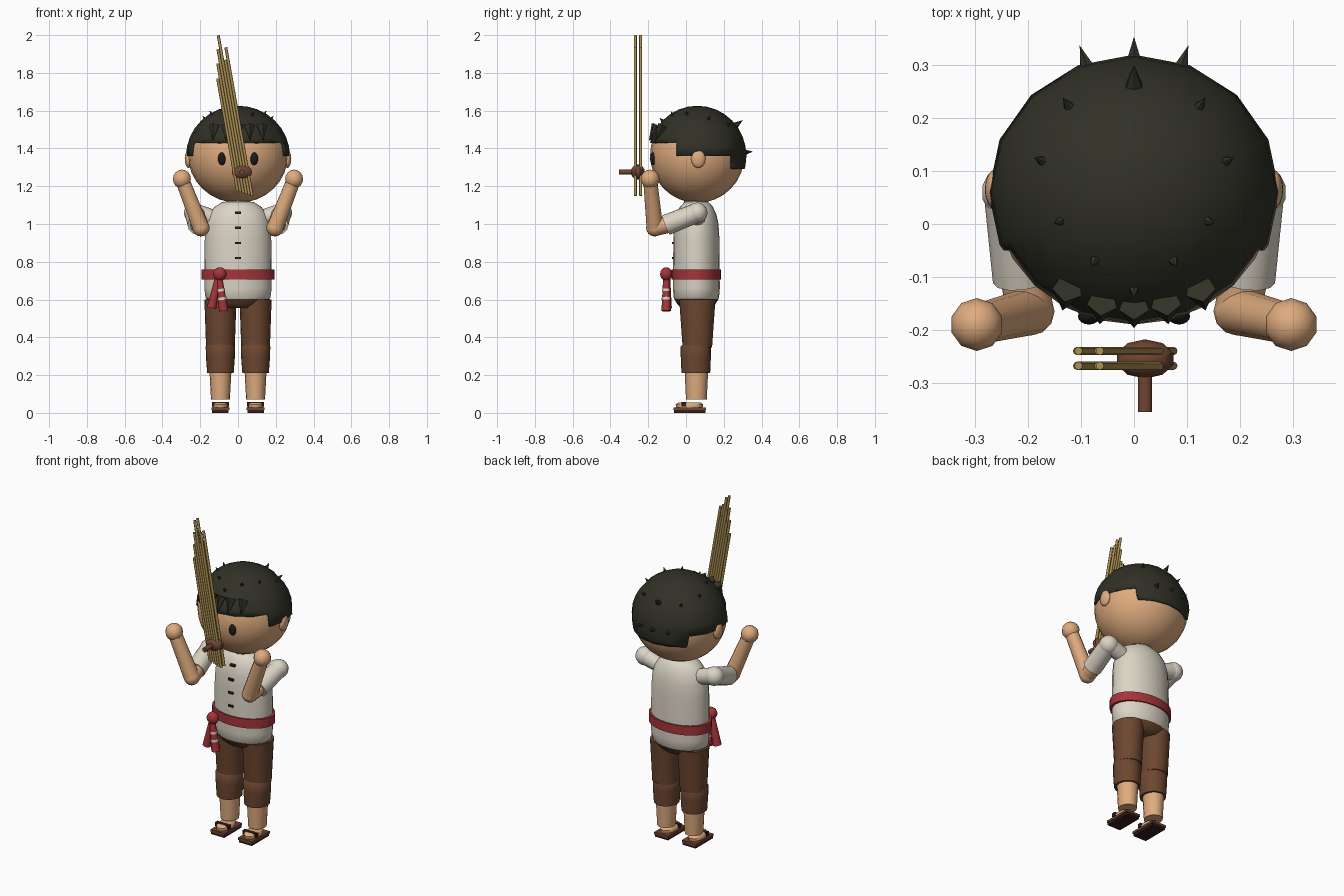
import bpy, bmesh, math
from mathutils import Vector, Matrix

if "Cube" in bpy.data.objects:
    bpy.data.objects.remove(bpy.data.objects["Cube"])


def mat(name, r, g, b):
    m = bpy.data.materials.new(name)
    m.diffuse_color = (r, g, b, 1)
    m.use_nodes = True
    m.node_tree.nodes["Principled BSDF"].inputs["Base Color"].default_value = m.diffuse_color
    return m


SKIN = mat("skin", 0.74, 0.41, 0.21)
HAIR = mat("hair_black", 0.03, 0.03, 0.02)
CLOTH = mat("cream_cloth", 0.71, 0.66, 0.56)
RED = mat("sash_red", 0.38, 0.035, 0.042)
BROWN = mat("trouser_brown", 0.15, 0.063, 0.03)
DARK = mat("sandal_dark", 0.035, 0.013, 0.011)
BAMBOO = mat("bamboo", 0.42, 0.28, 0.085)
WOOD = mat("wood", 0.16, 0.06, 0.033)
BLACK = mat("eye_black", 0.012, 0.011, 0.01)


def finish(bm, name, m, smooth=40):
    bmesh.ops.recalc_face_normals(bm, faces=bm.faces)
    me = bpy.data.meshes.new(name)
    bm.to_mesh(me)
    bm.free()
    me.materials.append(m)
    ob = bpy.data.objects.new(name, me)
    bpy.context.collection.objects.link(ob)
    if smooth:
        bpy.ops.object.select_all(action='DESELECT')
        bpy.context.view_layer.objects.active = ob
        ob.select_set(True)
        bpy.ops.object.shade_smooth_by_angle(angle=math.radians(smooth))
    return ob


def ball(name, m, c, r, u=16, v=10, smooth=60):
    bm = bmesh.new()
    bmesh.ops.create_uvsphere(bm, u_segments=u, v_segments=v, radius=1,
                              matrix=Matrix.Translation(c) @ Matrix.Diagonal((*r, 1)))
    return finish(bm, name, m, smooth)


def rod(name, m, a, b, r1, r2, n=12, smooth=50):
    a, b = Vector(a), Vector(b)
    d = b - a
    M = Matrix.Translation((a + b) / 2) @ d.to_track_quat('Z', 'Y').to_matrix().to_4x4()
    bm = bmesh.new()
    bmesh.ops.create_cone(bm, cap_ends=True, segments=n, radius1=r1, radius2=r2,
                          depth=d.length, matrix=M)
    return finish(bm, name, m, smooth)


def box(name, m, c, s):
    bm = bmesh.new()
    bmesh.ops.create_cube(bm, size=1, matrix=Matrix.Translation(c) @ Matrix.Diagonal((*s, 1)))
    return finish(bm, name, m, 0)


def lathe(name, m, profile, cx, cy, n=20, smooth=50):
    """Stack of ellipses given as (z, rx, ry), capped at both ends."""
    bm = bmesh.new()
    rings = [[bm.verts.new((cx + rx * math.cos(2 * math.pi * i / n),
                            cy + ry * math.sin(2 * math.pi * i / n), z)) for i in range(n)]
             for z, rx, ry in profile]
    for a, b in zip(rings, rings[1:]):
        for i in range(n):
            j = (i + 1) % n
            bm.faces.new((a[i], a[j], b[j], b[i]))
    bm.faces.new(rings[0])
    bm.faces.new(rings[-1])
    return finish(bm, name, m, smooth)


# Head, eyes, neck
ball("head", SKIN, (0, 0.06, 1.365), (0.265, 0.25, 0.253), 24, 16)
rod("neck", SKIN, (0, 0.055, 1.08), (0, 0.055, 1.15), 0.065, 0.065)
for s, side in ((-1, "right"), (1, "left")):
    ball(side + "_ear", SKIN, (s * 0.262, 0.065, 1.345), (0.02, 0.038, 0.048))
    ball(side + "_eye", BLACK, (s * 0.085, -0.174, 1.345), (0.021, 0.016, 0.034))

# Hair cap with a stepped hairline
HC, HR = Vector((0, 0.06, 1.36)), Vector((0.275, 0.26, 0.266))
bm = bmesh.new()
bmesh.ops.create_uvsphere(bm, u_segments=16, v_segments=16, radius=1,
                          matrix=Matrix.Translation(HC) @ Matrix.Diagonal((*HR, 1)))
for co, no in [((0, 0, z), (0, 0, 1)) for z in (1.43, 1.36, 1.29)] + \
              [((0, y, 0), (0, 1, 0)) for y in (-0.05, 0.245)]:
    bmesh.ops.bisect_plane(bm, geom=bm.verts[:] + bm.edges[:] + bm.faces[:],
                           plane_co=co, plane_no=no, dist=1e-5)


def hairline(y):
    return 1.43 if y < -0.05 else 1.36 if y < 0.245 else 1.29


low = []
for f in bm.faces:
    c = f.calc_center_median()
    if c.z < hairline(c.y):
        low.append(f)
bmesh.ops.delete(bm, geom=low, context='FACES')
hair = finish(bm, "hair", HAIR, 50)
sol = hair.modifiers.new("thickness", 'SOLIDIFY')
sol.thickness, sol.offset = 0.012, -1


# Tufts standing out of the hair
def tuft(name, p, length=0.04, r=0.014):
    n = Vector([(p[i] - HC[i]) / HR[i] ** 2 for i in range(3)]).normalized()
    rod(name, HAIR, p - n * 0.012, p + n * length, r, 0.0, 6, 0)


def on_hair(x, y):
    k = 1 - (x / HR.x) ** 2 - ((y - HC.y) / HR.y) ** 2
    return Vector((x, y, HC.z + HR.z * math.sqrt(max(k, 0))))


spots = [(0, -0.125), (0, 0.265)]
for x, y in ((0.125, 0.225), (0.175, 0.12), (0.14, 0.005), (0.075, -0.07)):
    spots += [(x, y), (-x, y)]
for x, y in spots:
    big = y > 0.26
    tuft("hair_tuft", on_hair(x, y), 0.045 if big else 0.022, 0.02 if big else 0.013)
for x in (-0.09, 0, 0.09):
    y = HC.y + HR.y * math.sqrt(1 - (x / HR.x) ** 2)
    tuft("back_tuft", Vector((x, y - 0.006, 1.38)), 0.04, 0.018)
# Fringe points hanging down
for x in (-0.125, -0.06, 0, 0.06, 0.125):
    k = math.sqrt(0.76 - (x / HR.x) ** 2)
    y = HC.y - HR.y * k
    rod("fringe_point", HAIR, (x, y + 0.012, 1.52), (x * 1.08, y - 0.03, 1.44), 0.03, 0.0, 5, 0)

# Shirt, hips and sash
shirt = [(0.597, 0.158, 0.112), (0.61, 0.172, 0.12), (0.66, 0.178, 0.124), (0.78, 0.177, 0.123),
         (0.92, 0.176, 0.122), (1.0, 0.17, 0.117), (1.05, 0.155, 0.106),
         (1.09, 0.125, 0.088), (1.115, 0.085, 0.065), (1.12, 0.05, 0.045)]
lathe("shirt", CLOTH, shirt, 0, 0.055, 24)
lathe("hips", BROWN, [(0.555, 0.11, 0.08), (0.575, 0.15, 0.10), (0.602, 0.168, 0.117)], 0, 0.055)
lathe("sash", RED, [(0.705, 0.192, 0.131), (0.76, 0.192, 0.131)], 0, 0.055, 24)
for z in (1.06, 0.98, 0.90, 0.82):
    y = -0.05 if z > 1.05 else -0.066
    box("button", DARK, (0, y, z), (0.032, 0.018, 0.012))

# Sash knot and hanging tails with pale bands
ball("sash_knot", RED, (-0.096, -0.105, 0.735), (0.036, 0.032, 0.036), 12, 8)
for a, b, bands in (((-0.1, -0.105, 0.72), (-0.076, -0.105, 0.54), (0.35, 0.6)),
                    ((-0.105, -0.1, 0.72), (-0.14, -0.1, 0.555), ())):
    a, b = Vector(a), Vector(b)
    rod("sash_tail", RED, a, b, 0.016, 0.025, 8).scale.y = 1
    for t in bands:
        r = 0.018 + 0.009 * t
        rod("tail_band", CLOTH, a.lerp(b, t), a.lerp(b, t + 0.08), r, r, 8)

# Legs, feet and sandals
for s, side in ((-1, "right"), (1, "left")):
    x = s * 0.093
    lathe(side + "_upper_trouser", BROWN,
          [(0.345, 0.076, 0.078), (0.46, 0.08, 0.086), (0.6, 0.085, 0.096)], x, 0.06, 16)
    lathe(side + "_lower_trouser", BROWN,
          [(0.21, 0.07, 0.076), (0.3, 0.077, 0.08), (0.35, 0.078, 0.08),
           (0.375, 0.06, 0.06)], x, 0.052, 16)
    lathe(side + "_calf", SKIN, [(0.07, 0.05, 0.055), (0.22, 0.058, 0.062)], x, 0.055, 16)
    lathe(side + "_foot", SKIN, [(0.028, 0.042, 0.07), (0.045, 0.044, 0.073),
                                 (0.056, 0.034, 0.058)], x, 0.018, 12)
    box(side + "_sandal_sole", DARK, (x, 0.02, 0.007), (0.088, 0.165, 0.014))
    box(side + "_sandal_top", WOOD, (x, 0.02, 0.021), (0.096, 0.17, 0.014))
    box(side + "_sandal_strap", DARK, (x, -0.012, 0.046), (0.09, 0.022, 0.024))

    # Arms: sleeve forward, forearm raised
    shoulder = Vector((s * 0.232, 0.06, 1.06))
    cuff = Vector((s * 0.212, -0.105, 0.995))
    elbow = Vector((s * 0.196, -0.165, 0.98))
    hand = Vector((s * 0.297, -0.19, 1.238))
    ball(side + "_shoulder", CLOTH, shoulder, (0.056, 0.054, 0.054), 14, 10)
    rod(side + "_sleeve", CLOTH, shoulder, cuff, 0.052, 0.055)
    rod(side + "_sleeve_yoke", CLOTH, (s * 0.13, 0.058, 1.03), shoulder, 0.045, 0.05)
    rod(side + "_upper_arm", SKIN, cuff + Vector((0, 0.03, 0.008)), elbow, 0.046, 0.044)
    ball(side + "_elbow", SKIN, elbow, (0.046, 0.046, 0.046), 12, 8)
    rod(side + "_forearm", SKIN, elbow, hand, 0.045, 0.038)
    ball(side + "_hand", SKIN, hand, (0.05, 0.05, 0.05), 10, 8)

# Mouth organ: two rows of tilted bamboo pipes
tilt = 0.177
tops = (1.77, 1.85, 1.925, 1.999, 1.87, 1.935)
for y in (-0.24, -0.268):
    for i, top in enumerate(tops):
        x0 = 0.002 + 0.0145 * i
        bottom = 1.175 - 0.005 * i
        rod("bamboo_pipe", BAMBOO, (x0 - tilt * (bottom - 1.15), y, bottom),
            (x0 - tilt * (top - 1.15), y, top), 0.0078, 0.0078, 8)

# Wind chest and mouthpiece
ball("wind_chest", WOOD, (0.021, -0.255, 1.275), (0.056, 0.037, 0.04), 10, 8, 30)
rod("mouthpiece", WOOD, (0.021, -0.27, 1.275), (0.021, -0.355, 1.275), 0.014, 0.014, 10)
